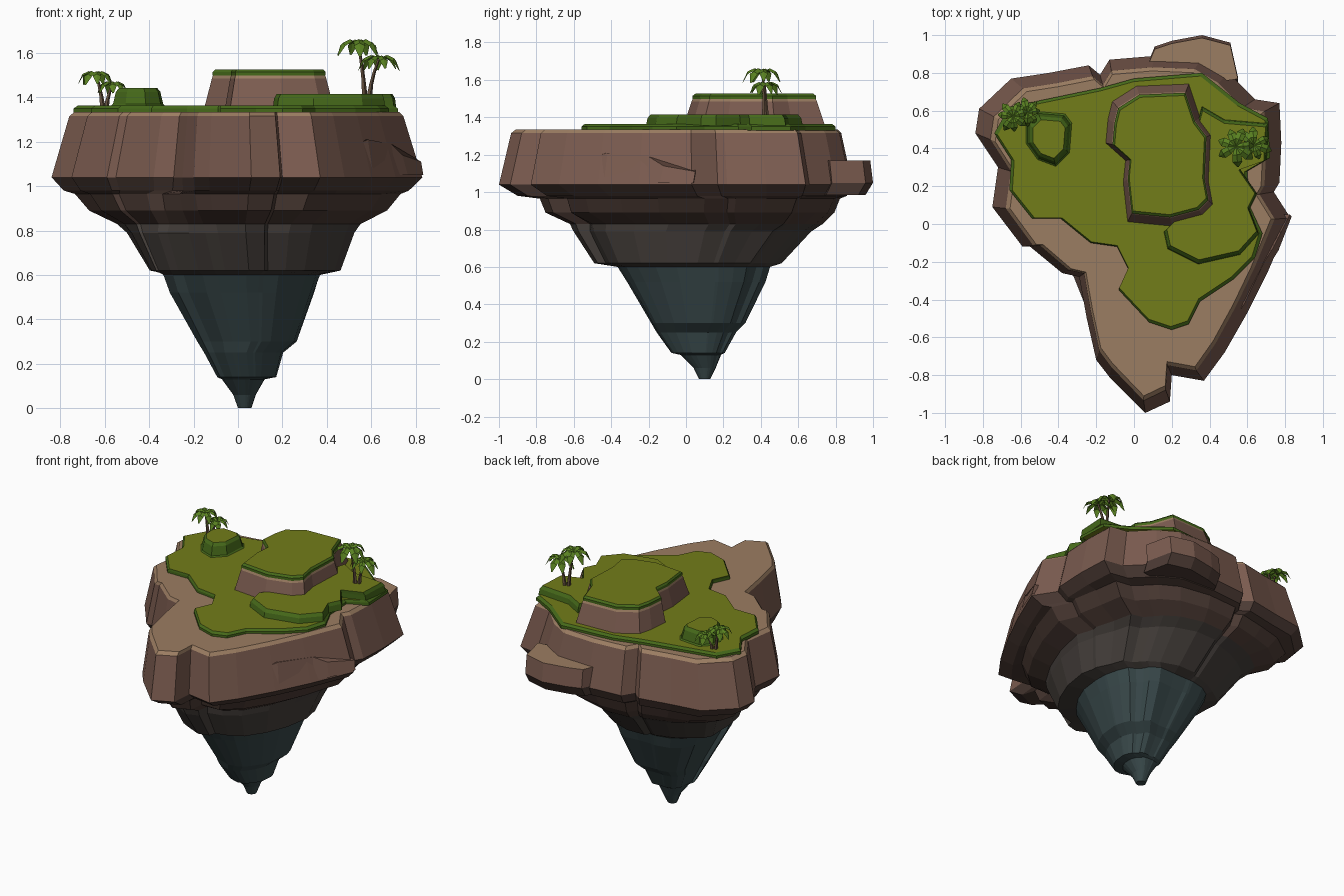
import bpy, bmesh, math, random
from mathutils import Vector

if "Cube" in bpy.data.objects:
    bpy.data.objects.remove(bpy.data.objects["Cube"])

random.seed(4)


def material(name, rgb):
    m = bpy.data.materials.new(name)
    m.diffuse_color = (*rgb, 1)
    m.use_nodes = True
    m.node_tree.nodes["Principled BSDF"].inputs["Base Color"].default_value = m.diffuse_color
    return m


TAN = material("tan_rock", (0.33, 0.205, 0.122))
BROWN = material("brown_rock", (0.20, 0.107, 0.08))
DARK = material("dark_rock", (0.075, 0.045, 0.036))
GREY = material("grey_rock", (0.06, 0.05, 0.044))
TEAL = material("teal_rock", (0.04, 0.065, 0.068))
GRASS = material("grass", (0.17, 0.205, 0.01))
GRASS_SIDE = material("grass_side", (0.06, 0.14, 0.01))
LEAF = material("palm_leaf", (0.10, 0.22, 0.015))
BARK = material("palm_bark", (0.12, 0.075, 0.045))


def build(name, verts, faces, mats, indices):
    mesh = bpy.data.meshes.new(name)
    mesh.from_pydata(verts, [], faces)
    for m in mats:
        mesh.materials.append(m)
    for p, i in zip(mesh.polygons, indices):
        p.material_index = i
    bm = bmesh.new()
    bm.from_mesh(mesh)
    bmesh.ops.recalc_face_normals(bm, faces=bm.faces)
    bm.to_mesh(mesh)
    bm.free()
    ob = bpy.data.objects.new(name, mesh)
    bpy.context.collection.objects.link(ob)
    return ob


def loft(name, rings, mats, bands, top=0, bottom=None):
    """Skin rings listed from top to bottom; bands gives a material index per band."""
    n = len(rings[0])
    verts = [v for r in rings for v in r]
    faces, idx = [list(range(n))], [top]
    for k, b in enumerate(bands):
        for i in range(n):
            j = (i + 1) % n
            faces.append((k * n + i, k * n + j, k * n + n + j, k * n + n + i))
            idx.append(b)
    if bottom is not None:
        faces.append(list(range(len(verts) - n, len(verts))))
        idx.append(bottom)
    return build(name, verts, faces, mats, idx)


def terrace(name, outline, levels, mats, bands):
    """Stack of one outline scaled about its centre at each (z, scale)."""
    cx = (min(p[0] for p in outline) + max(p[0] for p in outline)) / 2
    cy = (min(p[1] for p in outline) + max(p[1] for p in outline)) / 2
    rings = [[(cx + (x - cx) * s, cy + (y - cy) * s, z) for x, y in outline] for z, s in levels]
    return loft(name, rings, mats, bands)


# Island rock: one plan outline, fitted to each level and rounded towards the tip
OUT = [(-.65, .79), (-.45, .82), (-.24, .86), (-.18, .81), (-.13, .89), (.11, .91), (.36, .90),
       (.5, .82), (.56, .76), (.64, .68), (.77, .66), (.78, .45), (.77, .24), (.74, .19), (.83, .05),
       (.71, -.23), (.6, -.45), (.48, -.66), (.37, -.81), (.20, -.78), (.19, -.92), (.06, -.98),
       (-.13, -.79), (-.2, -.7), (-.25, -.48), (-.29, -.26), (-.38, -.24), (-.55, -.10),
       (-.59, -.10), (-.75, .11), (-.72, .32), (-.84, .5), (-.82, .63)]
# z, x min, x max, y min, y max, roundness, block jitter, material of band below
LEVELS = [(1.335, -.735, .725, -.91, .81, 0, 0, 0),
          (1.315, -.76, .745, -.935, .83, 0, 0, 1),
          (1.04, -.84, .83, -1, .89, 0, 0, 2),
          (.98, -.79, .77, -.90, .86, .05, 0, 2),
          (.965, -.74, .72, -.78, .83, .25, .03, 2),
          (.89, -.68, .66, -.75, .80, .3, .03, 2),
          (.83, -.56, .54, -.62, .74, .45, .04, 3),
          (.79, -.52, .51, -.60, .68, .6, .05, 3),
          (.62, -.42, .45, -.49, .52, .7, .05, 3),
          (.60, -.35, .37, -.37, .46, .8, .06, 4),
          (.52, -.31, .34, -.32, .43, .85, .08, 4),
          (.30, -.18, .26, -.19, .32, .9, .09, 4),
          (.25, -.15, .20, -.16, .27, .9, .09, 4),
          (.14, -.09, .17, -.08, .21, .95, .08, 4),
          (.13, -.07, .12, -.03, .19, 1, .05, 4),
          (.06, -.02, .08, .04, .16, 1, .05, 4),
          (0, 0, .06, .07, .13, 1, 0, 4)]
upper = [random.uniform(-1, 1) for _ in OUT]
lower = [random.uniform(-1, 1) for _ in OUT]
rings = []
for z, x0, x1, y0, y1, rnd, jit, _ in LEVELS:
    ring = []
    for i, (x, y) in enumerate(OUT):
        u, v = (x + .005) / .835, (y + .035) / .945
        a = math.atan2(v, u)
        s = 1 + jit * (upper if z > .6 else lower)[i // 2]
        u = (u + (math.cos(a) - u) * rnd) * s
        v = (v + (math.sin(a) - v) * rnd) * s
        ring.append(((x0 + x1) / 2 + u * (x1 - x0) / 2, (y0 + y1) / 2 + v * (y1 - y0) / 2, z))
    rings.append(ring)
loft("island_rock", rings, [TAN, BROWN, DARK, GREY, TEAL], [l[7] for l in LEVELS[:-1]], 0, 4)

# Ledge sticking out at the back
BACK = [(.06, .82), (.11, .94), (.2, .97), (.36, 1.0), (.51, .96), (.55, .78), (.3, .74)]
loft("back_ledge", [[(x, y * .985, 1.17) for x, y in BACK], [(x, y, 1.05) for x, y in BACK],
                    [(x, y * .96, .985) for x, y in BACK]], [TAN, BROWN, DARK], [1, 2], 0, 2)

# Broken slab on the right wall
SLAB = [(.50, -.55, 1.17), (.585, -.42, 1.21), (.69, -.2, 1.19), (.74, -.12, 1.14), (.825, .05, 1.11)]
loft("side_slab", [[(x, y, z) for x, y, z in SLAB] + [(.7, .05, 1.14), (.4, -.5, 1.21)],
                   [(x + .025, y - .02, 1.05) for x, y, z in SLAB[:-1]] +
                   [(.835, .04, 1.05), (.7, .05, 1.05), (.4, -.5, 1.05)]], [BROWN], [0])

# Grass layers
MEADOW = [(-.74, .48), (-.66, .62), (-.18, .72), (0, .77), (.36, .8), (.56, .64), (.71, .56),
          (.72, .35), (.6, .28), (.61, .1), (.68, -.05), (.64, -.18), (.53, -.29), (.35, -.41),
          (.29, -.53), (.2, -.56), (.08, -.52), (-.08, -.35), (-.03, -.24), (-.09, -.12),
          (-.23, -.1), (-.39, .03), (-.54, .03), (-.66, .18), (-.65, .34)]
terrace("meadow", MEADOW, [(1.363, .975), (1.35, 1), (1.33, 1)], [GRASS, GRASS_SIDE], [1, 1])

STEP = [(.16, -.04), (.18, -.13), (.34, -.21), (.56, -.16), (.66, -.05), (.61, .08), (.65, .16),
        (.56, .29), (.70, .34), (.71, .53), (.48, .55), (.36, .62), (.3, .4), (.25, .05)]
terrace("grass_step", STEP, [(1.415, .95), (1.395, .99), (1.355, 1.01)], [GRASS, GRASS_SIDE], [1, 1])

MOUND = [(-.55, .52), (-.5, .57), (-.38, .56), (-.35, .52), (-.36, .39), (-.42, .33), (-.5, .36), (-.55, .43)]
terrace("grass_mound", MOUND, [(1.443, .85), (1.425, 1), (1.37, 1.13), (1.355, 1.3)],
        [GRASS, GRASS_SIDE], [1, 1, 1])

# Raised rock with its grass cap
MESA = [(-.10, .53), (-.08, .61), (.03, .68), (.27, .69), (.32, .54), (.38, .46), (.37, .24), (.39, .13),
        (.34, .08), (.19, .04), (-.01, .06), (-.03, .24), (-.02, .34), (-.11, .42)]
terrace("mesa_rock", MESA, [(1.505, 1.0), (1.485, 1.03), (1.35, 1.17)], [TAN, BROWN], [0, 1])
terrace("mesa_grass", MESA, [(1.526, .97), (1.515, 1.015), (1.498, 1.015)], [GRASS, GRASS_SIDE], [1, 1])


# Palms: bent five-sided trunk and folded drooping leaves
def palm(name, base, crown, size, turn):
    base, crown = Vector(base), Vector(crown)
    bend = Vector((base.x * .8 + crown.x * .2, base.y * .8 + crown.y * .2, (base.z + crown.z) / 2))
    trunk = []
    for t, r in ((1, .007), (.66, .008), (.33, .010), (0, .014)):
        c = base * (1 - t) ** 2 + bend * 2 * t * (1 - t) + crown * t * t
        trunk.append([(c.x + r * math.cos(a * math.tau / 5), c.y + r * math.sin(a * math.tau / 5), c.z)
                      for a in range(5)])
    loft(name + "_trunk", trunk, [BARK], [0, 0, 0])
    verts, faces = [], []
    rib = [(0, 0, .006), (.04, .016, .021), (.075, .0, .024), (.10, -.055, .004)]
    for k in range(7):
        a = turn + k * math.tau / 7 + random.uniform(-.15, .15)
        s = size * random.uniform(.88, 1.1)
        d, side = Vector((math.cos(a), math.sin(a), 0)), Vector((-math.sin(a), math.cos(a), 0))
        o = len(verts)
        for r, h, w in rib:
            mid = crown + d * r * s + Vector((0, 0, h * s))
            drop = Vector((0, 0, -w * s * .5))
            verts += [mid + side * w * s + drop, mid, mid - side * w * s + drop]
        for j in range(3):
            for c in (0, 1):
                q = o + j * 3 + c
                faces.append((q, q + 1, q + 4, q + 3))
    build(name + "_leaves", verts, faces, [LEAF], [0] * len(faces))


palm("right_tall_palm", (.57, .42, 1.40), (.54, .41, 1.645), 1.0, .2)
palm("right_short_palm", (.59, .43, 1.40), (.635, .42, 1.575), .9, .6)
palm("left_tall_palm", (-.61, .56, 1.35), (-.64, .57, 1.505), .9, .4)
palm("left_short_palm", (-.595, .57, 1.35), (-.565, .59, 1.46), .75, .1)
